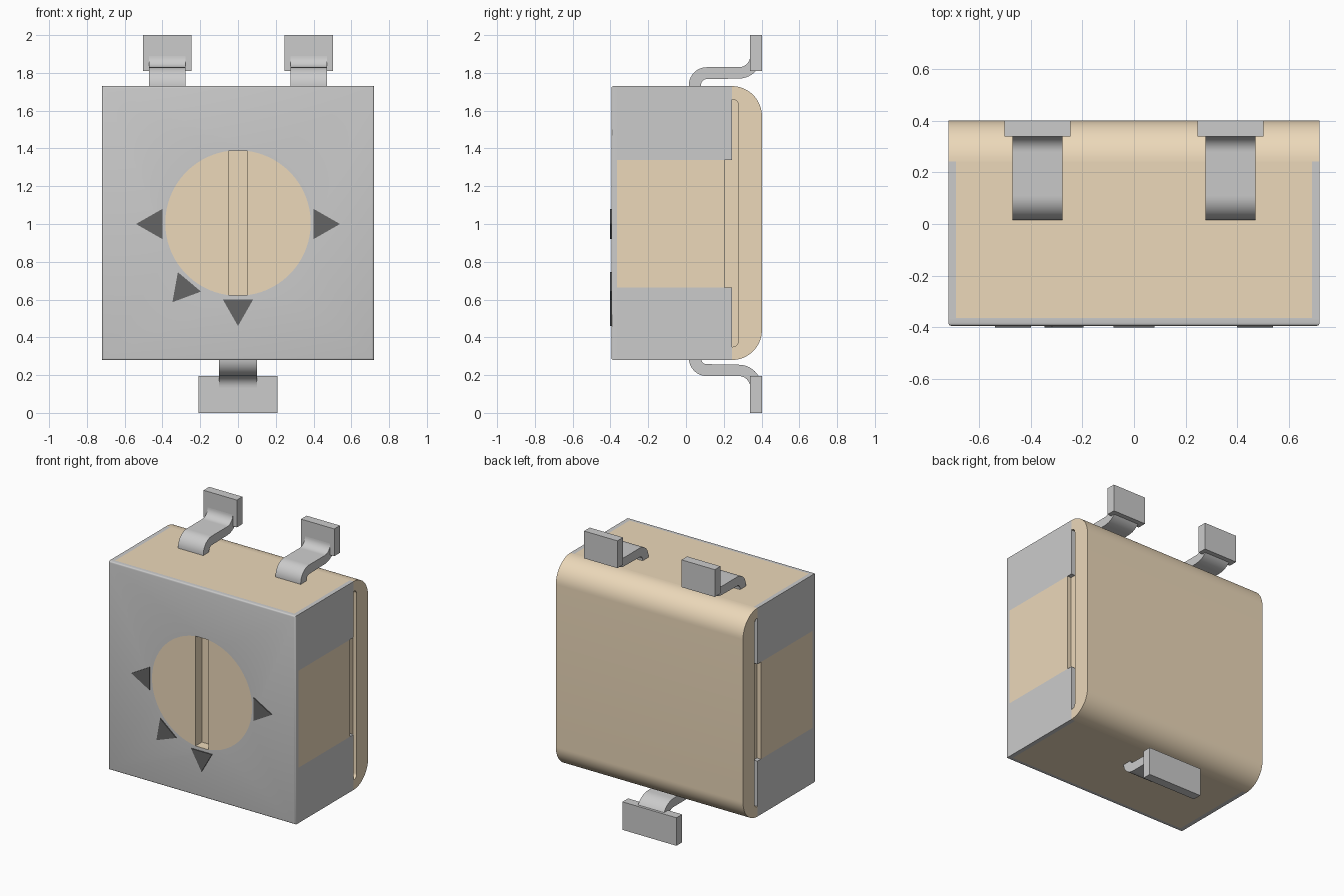
import bpy, bmesh, math
from mathutils import Vector

if "Cube" in bpy.data.objects:
    bpy.data.objects.remove(bpy.data.objects["Cube"])

W, Z0, Z1, CZ = 0.72, 0.28, 1.73, 1.005      # half width, bottom, top, middle of housing
FRONT, JOIN, BACK = -0.395, 0.243, 0.402     # main depth planes
T = 0.03                                     # cover thickness


def material(name, rgb):
    m = bpy.data.materials.new(name)
    m.diffuse_color = (*rgb, 1)
    m.use_nodes = True
    m.node_tree.nodes["Principled BSDF"].inputs["Base Color"].default_value = m.diffuse_color
    return m


TAN = material("tan_plastic", (0.84, 0.69, 0.49))
DARK = material("dark_mark", (0.13, 0.13, 0.13))


def prism(name, pts, axis, lo, hi, mat=None, round_front=0):
    """Extrude a 2D outline: axis X takes (y, z) points, axis Y takes (x, z)."""
    bm = bmesh.new()
    place = (lambda a, b: (lo, a, b)) if axis == "X" else (lambda a, b: (a, lo, b))
    face = bm.faces.new([bm.verts.new(place(a, b)) for a, b in pts])
    new = bmesh.ops.extrude_face_region(bm, geom=[face])["geom"]
    shift = Vector((hi - lo, 0, 0)) if axis == "X" else Vector((0, hi - lo, 0))
    bmesh.ops.translate(bm, vec=shift, verts=[v for v in new if isinstance(v, bmesh.types.BMVert)])
    bmesh.ops.recalc_face_normals(bm, faces=bm.faces)
    if round_front:
        edges = [e for e in bm.edges if all(abs(v.co.y - lo) < 1e-5 for v in e.verts)]
        bmesh.ops.bevel(bm, geom=edges, offset=round_front, segments=3, profile=0.5, affect="EDGES")
    mesh = bpy.data.meshes.new(name)
    bm.to_mesh(mesh)
    bm.free()
    ob = bpy.data.objects.new(name, mesh)
    bpy.context.collection.objects.link(ob)
    if mat:
        mesh.materials.append(mat)
    return ob


def rect(a0, a1, b0, b1):
    return [(a0, b0), (a1, b0), (a1, b1), (a0, b1)]


def box(name, x, y, z, mat=None, **kw):
    return prism(name, rect(*x, *z), "Y", *y, mat, **kw)


def arc(cx, cy, r, a0, a1, n=10):
    angles = [math.radians(a0 + (a1 - a0) * i / n) for i in range(n + 1)]
    return [(cx + r * math.cos(a), cy + r * math.sin(a)) for a in angles]


def cut(ob, *cutters):
    for c in cutters:
        c.hide_render = True
        m = ob.modifiers.new("cut", "BOOLEAN")
        m.operation, m.solver, m.object = "DIFFERENCE", "EXACT", c
        bpy.context.view_layer.objects.active = ob
        bpy.ops.object.modifier_apply(modifier=m.name)


# Metal cover: front plate with round hole, and four side panels around the windows
circle = arc(0, CZ, 0.385, 0, 360, 96)[:-1]
plate = box("cover_front", (-W, W), (FRONT, FRONT + T), (Z0, Z1), round_front=0.01)
hole = prism("hole_cutter", circle, "Y", FRONT - 0.1, FRONT + 0.1)
cut(plate, hole)
for s, side in ((-1, "left"), (1, "right")):
    x = sorted((s * W, s * (W - T)))
    for z, level in (((Z0, 0.665), "lower"), ((1.34, Z1), "upper")):
        box(f"cover_panel_{side}_{level}", x, (FRONT + T, JOIN), z)
    # Tan window showing between the panels
    xi = sorted((s * W, s * (W - 0.06)))
    box(f"window_block_{side}", xi, (FRONT + T, 0.205), (0.665, 1.34), TAN)

# Inner body and the slotted adjuster disc
core = box("inner_body", (-W + T, W - T), (FRONT + T, JOIN), (Z0, Z1), TAN)
disc = prism("adjuster_disc", circle, "Y", FRONT, FRONT + T, TAN)
slot = box("slot_cutter", (-0.05, 0.05), (FRONT - 0.1, FRONT + 0.07), (CZ - 0.382, CZ + 0.382))
cut(disc, slot)
cut(core, slot)

# Rounded back slab with a groove in each side
R = BACK - JOIN
outline = [(JOIN, Z0)] + arc(JOIN, Z0 + R, R, -90, 0, 16)[1:] \
    + arc(JOIN, Z1 - R, R, 0, 90, 16)
base = prism("back_slab", outline, "X", -W, W, TAN)
groove = [(0.2, 0.35)] + arc(0.247, 0.38, 0.03, -90, 0, 6) \
    + arc(0.247, 1.63, 0.03, 0, 90, 6) + [(0.2, 1.66)]
grooves = [prism("groove_cutter", groove, "X", *sorted((s * (W - T), s * 0.8))) for s in (-1, 1)]
cut(base, *grooves)

# Position arrows on the front face
for name, deg in (("right", 0), ("left", 180), ("diagonal", 230), ("bottom", 270)):
    c, s = math.cos(math.radians(deg)), math.sin(math.radians(deg))
    tri = [(0.54, 0), (0.40, 0.08), (0.40, -0.08)]
    prism(f"arrow_{name}", [(u * c - v * s, 1.0 + u * s + v * c) for u, v in tri],
          "Y", -0.402, FRONT + 0.005, DARK)

# Bent terminals: S-shaped strap ending in a flat pad
strap = [(0.015, 1.70)] + arc(0.11, 1.735, 0.095, 180, 90) + arc(0.28, 1.89, 0.06, -90, 0) \
    + arc(0.28, 1.89, 0.12, 0, -90) + arc(0.11, 1.737, 0.03, 90, 180) + [(0.08, 1.70)]
lower_strap = [(y, 2.025 - z + (0.02 if z < 1.71 else 0)) for y, z in strap]
for name, x, hw, hp, path, z in (
        ("top_left", -0.375, 0.097, 0.128, strap, (1.81, 2.0)),
        ("top_right", 0.375, 0.097, 0.128, strap, (1.81, 2.0)),
        ("bottom", 0, 0.1, 0.208, lower_strap, (0, 0.195))):
    prism(f"terminal_strap_{name}", path, "X", x - hw, x + hw)
    box(f"terminal_pad_{name}", (x - hp, x + hp), (0.34, BACK), z)

# Remove cutters, then smooth the curved surfaces
for c in (hole, slot, *grooves):
    bpy.data.objects.remove(c)
bpy.ops.object.select_all(action="SELECT")
bpy.context.view_layer.objects.active = base
bpy.ops.object.shade_smooth_by_angle(angle=math.radians(35))
